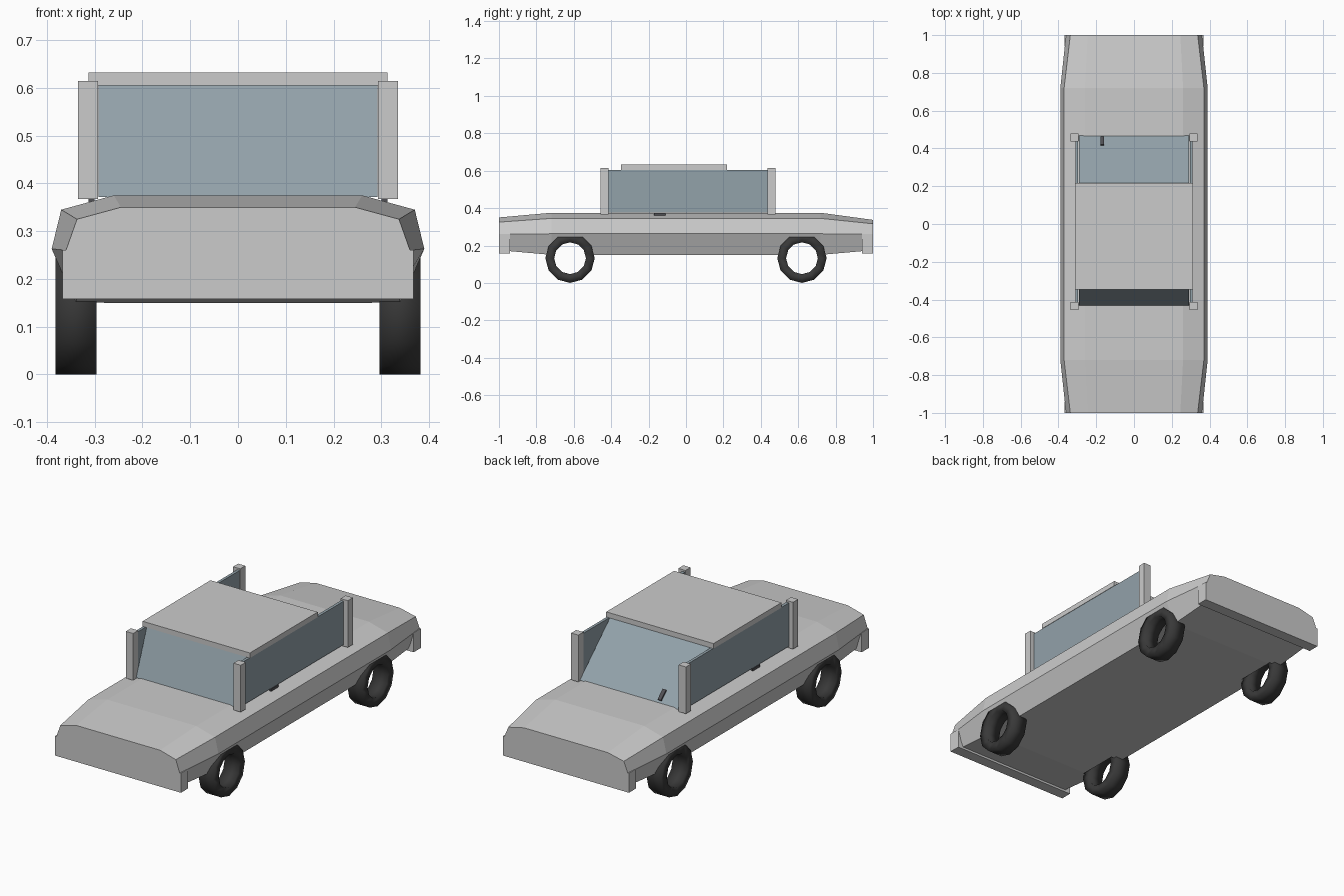
import bpy, bmesh, math
from mathutils import Matrix, Vector

if "Cube" in bpy.data.objects:
    bpy.data.objects.remove(bpy.data.objects["Cube"])

def material(name, rgb):
    m = bpy.data.materials.new(name)
    m.diffuse_color = (*rgb, 1)
    m.use_nodes = True
    m.node_tree.nodes["Principled BSDF"].inputs["Base Color"].default_value = m.diffuse_color
    return m

GLASS = material("glass_tint", (0.29, 0.36, 0.40))
RUBBER = material("rubber", (0.04, 0.04, 0.04))
TRIM = material("dark_trim", (0.08, 0.08, 0.09))

def make(name, bm, mat=None):
    bmesh.ops.recalc_face_normals(bm, faces=bm.faces)
    me = bpy.data.meshes.new(name)
    bm.to_mesh(me)
    bm.free()
    ob = bpy.data.objects.new(name, me)
    bpy.context.collection.objects.link(ob)
    if mat:
        me.materials.append(mat)
    return ob

def box(name, lo, hi, mat=None, rot=None):
    lo, hi = Vector(lo), Vector(hi)
    bm = bmesh.new()
    M = Matrix.Translation((lo + hi) / 2) @ (rot or Matrix()) @ Matrix.Diagonal((*(hi - lo), 1))
    bmesh.ops.create_cube(bm, size=1, matrix=M)
    return make(name, bm, mat)

def pane(name, pts):
    bm = bmesh.new()
    bm.faces.new([bm.verts.new(p) for p in pts])
    return make(name, bm, GLASS)

WY, WZ, WR, ARCH, INNER = 0.62, 0.132, 0.132, 0.112, 0.28

# Body: half sections (x, z) lofted along y
MID = [(0.26, 0.375), (0.37, 0.345), (0.39, 0.263), (0.34, 0.15)]
FRONT = [(0.245, 0.35), (0.337, 0.325), (0.36, 0.26), (0.335, 0.175)]
REAR = [(0.245, 0.337), (0.337, 0.316), (0.36, 0.26), (0.335, 0.175)]
bm = bmesh.new()
rings = []
for y, half in ((-1, FRONT), (-0.72, MID), (0.72, MID), (1, REAR)):
    pts = half + [(-x, z) for x, z in reversed(half)]
    rings.append([bm.verts.new((x, y, z)) for x, z in pts])
for a, b in zip(rings, rings[1:]):
    for i in range(8):
        j = (i + 1) % 8
        bm.faces.new((a[i], a[j], b[j], b[i]))
bm.faces.new(rings[0])
bm.faces.new(rings[-1])
body = make("body", bm)

# Wheel openings, cut out and left open inside
bm = bmesh.new()
for s in (-1, 1):
    for y in (-WY, WY):
        M = Matrix.Translation((s * (INNER + 0.1), y, WZ)) @ Matrix.Rotation(math.pi / 2, 4, 'Y')
        bmesh.ops.create_cone(bm, cap_ends=True, segments=24, radius1=ARCH, radius2=ARCH,
                              depth=0.2, matrix=M)
cutter = make("arch_cutter", bm)
cutter.hide_render = True
mod = body.modifiers.new("arches", 'BOOLEAN')
mod.operation, mod.object, mod.solver = 'DIFFERENCE', cutter, 'EXACT'
bpy.context.view_layer.update()
cut = bpy.data.meshes.new_from_object(body.evaluated_get(bpy.context.evaluated_depsgraph_get()))
body.modifiers.clear()
bm = bmesh.new()
bm.from_mesh(cut)

def in_arch(p):
    return (math.hypot(abs(p.y) - WY, p.z - WZ) < ARCH + 0.001
            and abs(p.x) > INNER - 0.001)

inside = [f for f in bm.faces if abs(f.normal.z) < 0.9999
          and all(in_arch(v.co) for v in f.verts) and in_arch(f.calc_center_median())]
bmesh.ops.delete(bm, geom=inside, context='FACES')
bm.to_mesh(cut)
bm.free()
body.data = cut
body.data.name = "body"
bpy.data.objects.remove(cutter)

# Bumpers
box("front_bumper", (-0.367, -1, 0.158), (0.367, -0.94, 0.261))
box("rear_bumper", (-0.367, 0.94, 0.158), (0.367, 1, 0.261))

# Roof and corner posts
box("roof", (-0.313, -0.348, 0.605), (0.313, 0.218, 0.632))
for s, side in ((-1, "left"), (1, "right")):
    for end, y0 in (("front", -0.456), ("rear", 0.437)):
        x0, x1 = sorted((s * 0.293, s * 0.335))
        box(f"{end}_{side}_post", (x0, y0, 0.367), (x1, y0 + 0.042, 0.614))
    # Side window and door handle
    x0, x1 = sorted((s * 0.296, s * 0.311))
    box(f"{side}_window", (x0, -0.43, 0.376), (x1, 0.455, 0.605), GLASS)
    x0, x1 = sorted((s * 0.3, s * 0.3125))
    box(f"{side}_door_handle", (x0, -0.172, 0.358), (x1, -0.11, 0.374), TRIM)

# Windscreens
for name, yb, yt in (("windscreen", -0.432, -0.343), ("rear_window", 0.468, 0.217)):
    pane(name, [(-0.292, yb, 0.372), (0.292, yb, 0.372), (0.292, yt, 0.606), (-0.292, yt, 0.606)])

# Rear wiper lying on the glass
box("rear_wiper", (-0.178, 0.41, 0.403), (-0.158, 0.468, 0.411), TRIM,
    Matrix.Rotation(-math.atan2(0.232, 0.246), 4, 'X'))

# Wheels: open rings, smooth all round
N = 12
PROFILE = [(0.296, WR), (0.382, WR), (0.382, 0.085), (0.296, 0.085)]
for s, side in ((-1, "left"), (1, "right")):
    for end, y in (("front", -WY), ("rear", WY)):
        bm = bmesh.new()
        loops = []
        for i in range(N):
            a = 2 * math.pi * i / N
            loops.append([bm.verts.new((s * x, y + r * math.sin(a), WZ - r * math.cos(a)))
                          for x, r in PROFILE])
        for i in range(N):
            p, q = loops[i], loops[(i + 1) % N]
            for j in range(4):
                m = (j + 1) % 4
                bm.faces.new((p[j], p[m], q[m], q[j])).smooth = True
        make(f"{end}_{side}_wheel", bm, RUBBER)
